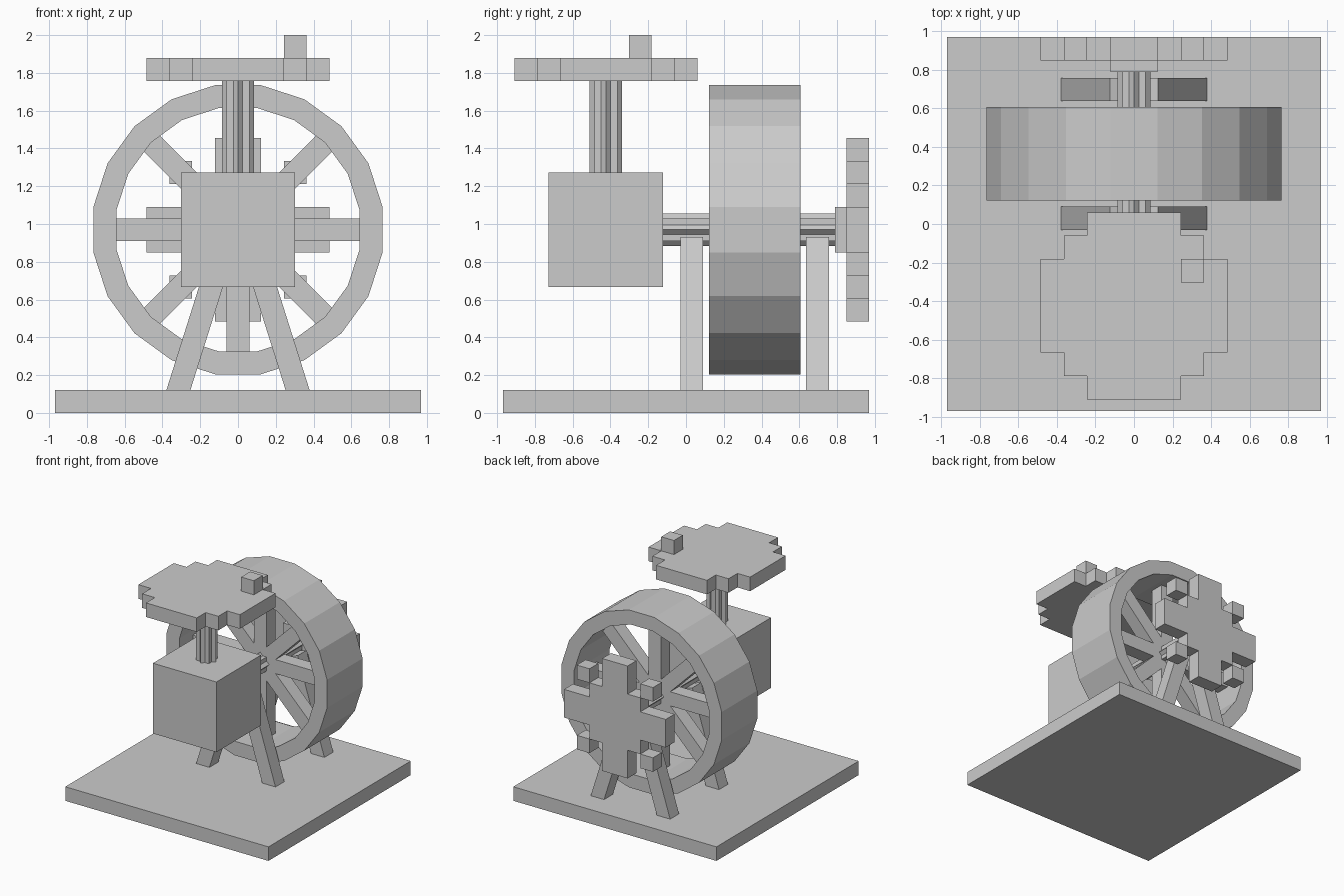
import bpy, bmesh
from math import sin, cos, tan, radians, pi
from mathutils import Matrix, Vector

if "Cube" in bpy.data.objects:
    bpy.data.objects.remove(bpy.data.objects["Cube"])

U = 2 / 16.5          # block size the whole model is laid out on
AX = 8                # wheel axle height, in blocks


def finish(name, bm):
    bmesh.ops.recalc_face_normals(bm, faces=bm.faces)
    bmesh.ops.scale(bm, vec=(U, U, U), verts=bm.verts)
    me = bpy.data.meshes.new(name)
    bm.to_mesh(me)
    bm.free()
    ob = bpy.data.objects.new(name, me)
    bpy.context.collection.objects.link(ob)
    return ob


def box(name, x0, x1, y0, y1, z0, z1):
    bm = bmesh.new()
    bmesh.ops.create_cube(bm, size=1)
    for v in bm.verts:
        v.co = (x1 if v.co.x > 0 else x0, y1 if v.co.y > 0 else y0, z1 if v.co.z > 0 else z0)
    return finish(name, bm)


def prism(name, pts, a, b, axis, centre=(0, 0, 0)):
    """Extrude a 2D outline from a to b along 'Z' (outline in xy) or 'Y' (outline in xz)."""
    bm = bmesh.new()
    put = (lambda p, q: (p[0], p[1], q)) if axis == 'Z' else (lambda p, q: (p[0], q, p[1]))
    face = bm.faces.new([bm.verts.new(put(p, a)) for p in pts])
    ext = bmesh.ops.extrude_face_region(bm, geom=[face])
    new = [g for g in ext['geom'] if isinstance(g, bmesh.types.BMVert)]
    bmesh.ops.translate(bm, verts=new, vec=Vector(put((0, 0), b - a)))
    bmesh.ops.translate(bm, verts=bm.verts, vec=centre)
    return finish(name, bm)


def four_way(quarter):
    """Repeat a quarter outline by 90 degree turns."""
    pts, out = quarter, []
    for _ in range(4):
        out += pts
        pts = [(-y, x) for x, y in pts]
    return out


# Base slab
box("base", -8, 8, -8, 8, 0, 1)

# Gearbox block in front of the wheel
box("gearbox", -2.5, 2.5, -6, -1, AX - 2.5, AX + 2.5)

# Star-section shafts: two unit squares crossed at 45 degrees
star = [((0.7071 if i % 2 == 0 else 0.5 / cos(pi / 8)) * cos(i * pi / 8),
         (0.7071 if i % 2 == 0 else 0.5 / cos(pi / 8)) * sin(i * pi / 8)) for i in range(16)]
prism("upright_shaft", star, 10.5, 14.5, 'Z', (0, -3.5, 0))
prism("wheel_axle", star, -1, 6.5, 'Y', (0, 0, AX))

# Stepped turntable with handle knob
disc = four_way([(4, -2), (4, 2), (3, 2), (3, 3), (2, 3), (2, 4)])
prism("turntable", disc, 14.5, 15.5, 'Z', (0, -3.5, 0))
box("handle_knob", 2, 3, -2.5, -1.5, 15.5, 16.5)

# Wheel rim: 20-sided ring, each side two blocks long
bm = bmesh.new()
N = 20
r_out = 1 / sin(pi / N)
r_in = (1 / tan(pi / N) - 1) / cos(pi / N)
rings = []
for i in range(N):
    a = (i + 0.5) * 2 * pi / N
    rings.append([bm.verts.new((r * cos(a), y, AX + r * sin(a)))
                  for r, y in ((r_out, 1), (r_out, 5), (r_in, 5), (r_in, 1))])
for i in range(N):
    p, q = rings[i], rings[(i + 1) % N]
    for j in range(4):
        k = (j + 1) % 4
        bm.faces.new((p[j], p[k], q[k], q[j]))
finish("wheel_rim", bm)

# Spokes: four bars across the wheel
for i in range(4):
    bm = bmesh.new()
    bmesh.ops.create_cube(bm, size=1)
    bmesh.ops.scale(bm, vec=(11, 1, 1), verts=bm.verts)
    bmesh.ops.transform(bm, verts=bm.verts, matrix=Matrix.Translation((0, 3, AX)) @
                        Matrix.Rotation(i * pi / 4, 4, 'Y'))
    finish(f"spoke_bar_{i + 1}", bm)

# Slanted legs, a mirrored pair on each side of the wheel
t = radians(17.5)
top = Vector((1.02, 7.68))
down, inward = Vector((sin(t), -cos(t))), Vector((-cos(t), -sin(t)))
low = top + down * 7.25
leg = [top, low, low + inward, top + inward]
for label, y in (("front", -0.25), ("back", 5.25)):
    for side, s in (("right", 1), ("left", -1)):
        prism(f"{label}_{side}_leg", [(p.x * s, p.y) for p in leg], y, y + 1, 'Y')

# Rear gear: collar, stepped cross and four corner teeth
box("gear_collar", -1, 1, 6.5, 7, AX - 1, AX + 1)
cross = four_way([(4, -1), (4, 1), (2, 1), (2, 2), (1, 2), (1, 4)][:1] +
                 [(4, 1), (2, 1), (2, 2), (1, 2)])
prism("gear_body", cross, 7, 8, 'Y', (0, 0, AX))
for sx in (-1, 1):
    for sz in (-1, 1):
        box("gear_tooth", *sorted((2 * sx, 3 * sx)), 7, 8,
            *[AX + z for z in sorted((2 * sz, 3 * sz))])
